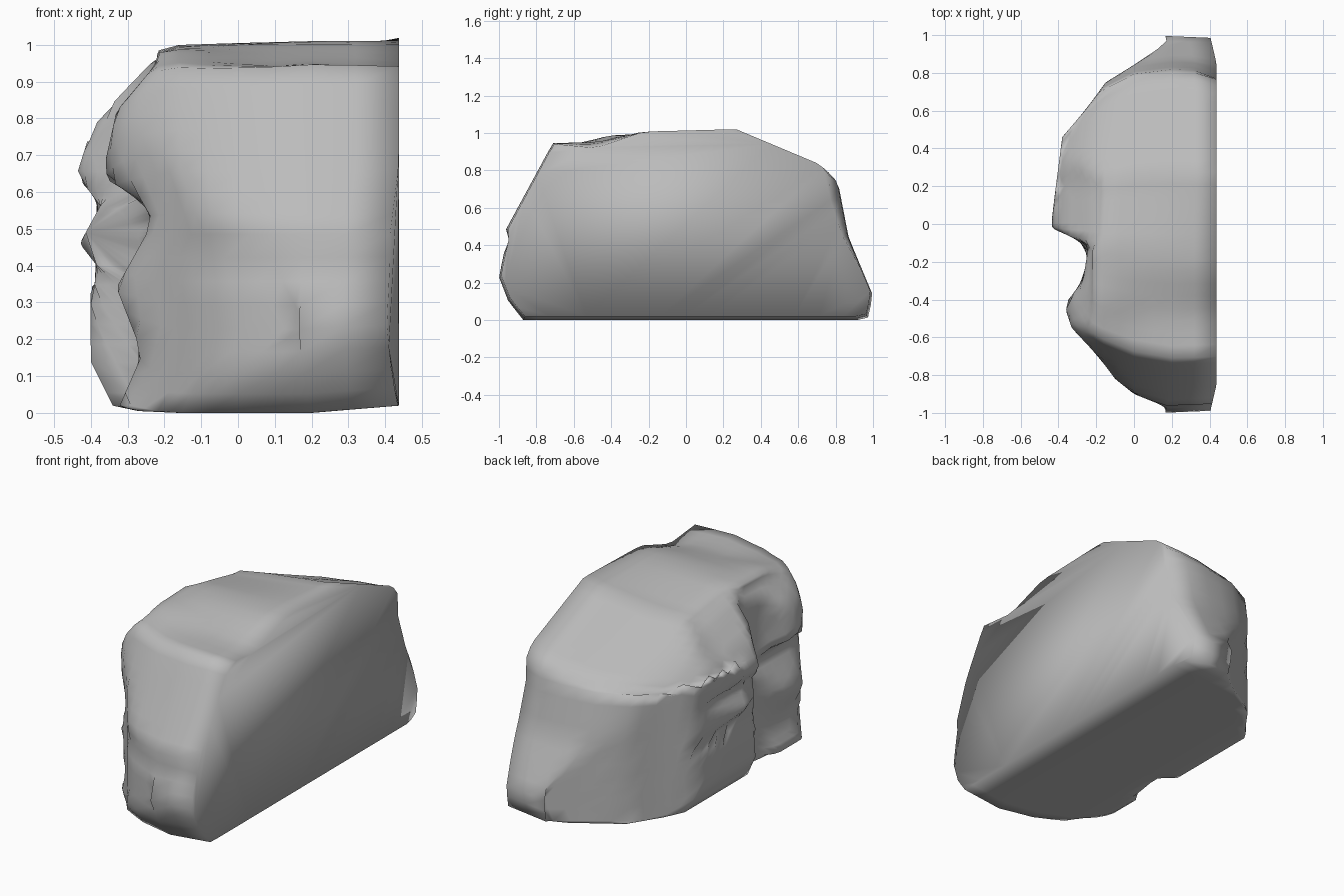
import bpy
import bmesh
from mathutils import Vector

cube = bpy.data.objects.get("Cube")
if cube:
    bpy.data.objects.remove(cube, do_unlink=True)

# Stone colour
stone = bpy.data.materials.new("grey_stone")
stone.use_nodes = True
colour = (0.5, 0.5, 0.5, 1)
stone.diffuse_color = colour
stone.node_tree.nodes["Principled BSDF"].inputs["Base Color"].default_value = colour


def lerp(points, v):
    """Piecewise linear lookup through (key, value) pairs."""
    if v <= points[0][0]:
        return points[0][1]
    for (a, p), (b, q) in zip(points, points[1:]):
        if v <= b:
            return p + (q - p) * (v - a) / (b - a)
    return points[-1][1]


def tent(v, centre, width):
    return max(0, 1 - abs(v - centre) / width)


def resample(loop, count):
    """Spread points evenly round a closed outline."""
    pts = [Vector(p) for p in loop + loop[:1]]
    keys = [0]
    for a, b in zip(pts, pts[1:]):
        keys.append(keys[-1] + (b - a).length)
    ys = list(zip(keys, [p.x for p in pts]))
    zs = list(zip(keys, [p.y for p in pts]))
    steps = [keys[-1] * i / count for i in range(count)]
    return [(lerp(ys, s), lerp(zs, s)) for s in steps]


# Side outline of the boulder (y, z)
outline = [(-0.87, 0.01), (0.97, 0.01), (1, 0.14), (0.87, 0.45), (0.8, 0.81),
           (0.27, 1.03), (-0.48, 1.01), (-0.71, 0.96), (-0.97, 0.48),
           (-0.96, 0.43), (-1, 0.24), (-0.95, 0.11)]

# How far the broken face reaches, along the length and up the height
reach_y = [(-1, 0.25), (-0.9, 0), (-0.82, -0.1), (-0.7, -0.19), (-0.55, -0.33),
           (-0.43, -0.37), (-0.3, -0.27), (-0.11, -0.24), (-0.02, -0.44),
           (0.15, -0.42), (0.46, -0.38), (0.6, -0.26), (0.75, -0.15),
           (0.86, 0.03), (0.98, 0.2)]
reach_back = [(0.01, -0.33), (0.15, -0.4), (0.35, -0.4), (0.38, -0.36),
              (0.47, -0.43), (0.58, -0.37), (0.65, -0.44), (0.81, -0.39),
              (0.96, -0.24), (1.02, -0.15)]
reach_front = [(0.01, -0.33), (0.17, -0.26), (0.35, -0.33), (0.53, -0.23),
               (0.6, -0.27), (0.65, -0.37), (0.83, -0.33), (0.96, -0.22)]

# How far the top sags, across the width, in the front and back halves
sag_front = [(-0.19, 0), (0.07, 0.05), (0.26, 0.05), (0.43, 0.08)]
sag_back = [(-0.2, 0.07), (0.1, 0.05), (0.3, 0.03), (0.43, 0)]

# Rings from flat side to broken face: x, front, back, upper and lower scale
rings = [(0.437, 0.99, 0.99, 1, 0.96), (0.2, 1, 1, 1, 1),
         (0, 0.95, 0.97, 0.99, 1), (-0.16, 0.86, 0.87, 0.98, 1),
         (-0.27, 0.77, 0.74, 0.93, 0.99), (-0.34, 0.68, 0.63, 0.85, 0.96),
         (-0.42, 0.56, 0.51, 0.7, 0.82), (-0.45, 0.4, 0.38, 0.52, 0.62),
         (-0.45, 0.25, 0.25, 0.32, 0.4), (-0.45, 0.1, 0.1, 0.14, 0.18)]


def place(ring, y, z):
    """Move an outline point onto its ring and shape it there."""
    x, front, back, up, down = ring
    y *= front if y < 0 else back
    z = 0.5 + (z - 0.5) * (up if z > 0.5 else down)
    if x > 0.1:
        if x > 0.4 and y > 0.7:
            y -= 0.05 * tent(z, 0.65, 0.35)
        x -= 0.035 * max(0, abs(y) - 0.85) / 0.15
    else:
        profile = reach_front if y < -0.1 else reach_back
        x = max(x, lerp(reach_y, y), lerp(profile, z))
    # Sagging top and a shallow cleft across the front
    if z > 0.75:
        z -= lerp(sag_front, x) * tent(y, -0.48, 0.25)
        z -= lerp(sag_back, x) * min(1, max(0, y + 0.1) / 0.3)
    if y < -0.75:
        y += 0.025 * tent(z, 0.43, 0.06) * tent(x, 0.0, 0.45)
    return x, y, z


# Two steps between each pair of rings
smooth_rings = []
for a, b in zip(rings, rings[1:]):
    middle = [(p + q) / 2 for p, q in zip(a, b)]
    smooth_rings += [a, middle]
smooth_rings.append(rings[-1])

bm = bmesh.new()
section = resample(outline, 80)
loops = [[bm.verts.new(place(r, y, z)) for y, z in section] for r in smooth_rings]

# Stone skin, flat side and centre of the broken face
for a, b in zip(loops, loops[1:]):
    for i in range(len(a)):
        j = (i + 1) % len(a)
        bm.faces.new((a[i], a[j], b[j], b[i]))
bm.faces.new(loops[0])
tip = bm.verts.new(place(rings[-1], 0, 0.5))
last = loops[-1]
for i, v in enumerate(last):
    bm.faces.new((v, last[(i + 1) % len(last)], tip))
bmesh.ops.recalc_face_normals(bm, faces=bm.faces)
for face in bm.faces:
    face.smooth = True

# Rest the boulder on the ground
low = min(v.co.z for v in bm.verts)
bmesh.ops.translate(bm, verts=bm.verts, vec=(0, 0, -low))

mesh = bpy.data.meshes.new("boulder")
bm.to_mesh(mesh)
bm.free()
mesh.materials.append(stone)
boulder = bpy.data.objects.new("boulder", mesh)
bpy.context.collection.objects.link(boulder)
